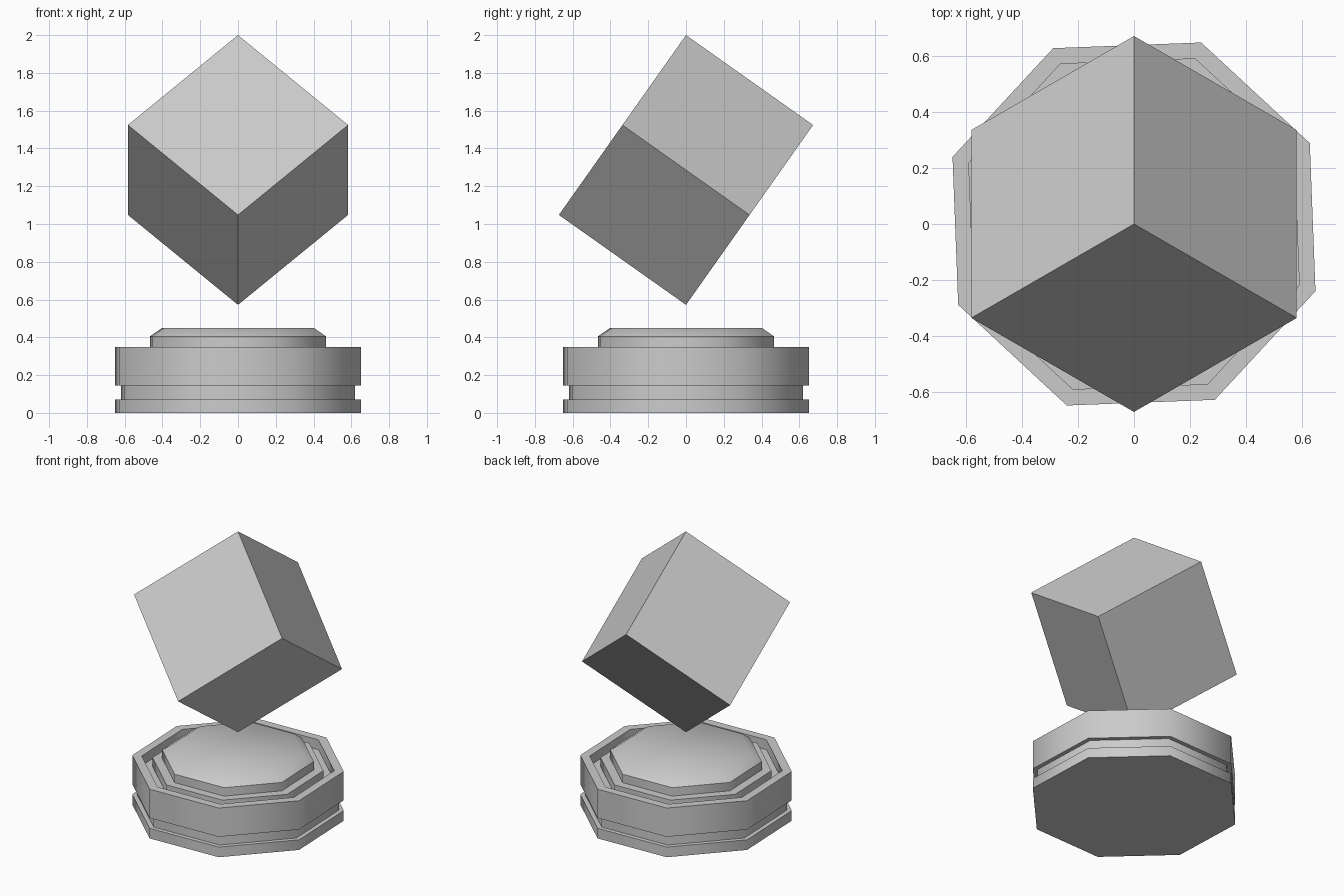
import bpy
import bmesh
import math
from mathutils import Vector

if "Cube" in bpy.data.objects:
    bpy.data.objects.remove(bpy.data.objects["Cube"])

SIDES = 8
TURN = math.radians(24.7)


def finish(bm, name, smooth_angle=None):
    bmesh.ops.recalc_face_normals(bm, faces=bm.faces)
    mesh = bpy.data.meshes.new(name)
    bm.to_mesh(mesh)
    bm.free()
    obj = bpy.data.objects.new(name, mesh)
    bpy.context.collection.objects.link(obj)
    if smooth_angle:
        bpy.ops.object.select_all(action='DESELECT')
        obj.select_set(True)
        bpy.context.view_layer.objects.active = obj
        bpy.ops.object.shade_smooth_by_angle(angle=math.radians(smooth_angle))
    return obj


def octagon_stack(name, profile):
    """Sweep a (radius, z) profile around z with eight sides and cap both ends."""
    bm = bmesh.new()
    rings = []
    for r, z in profile:
        rings.append([bm.verts.new((r * math.cos(TURN + math.tau * i / SIDES),
                                    r * math.sin(TURN + math.tau * i / SIDES), z))
                      for i in range(SIDES)])
    for a, b in zip(rings, rings[1:]):
        for i in range(SIDES):
            j = (i + 1) % SIDES
            bm.faces.new((a[i], a[j], b[j], b[i]))
    bm.faces.new(rings[0])
    bm.faces.new(rings[-1])
    return finish(bm, name, 50)


# Octagonal pedestal: foot, waist groove, rim, sunken channel, ledge, chamfered top
octagon_stack("pedestal", [
    (0.693, 0.0), (0.693, 0.072),
    (0.661, 0.072), (0.661, 0.145),
    (0.693, 0.145), (0.693, 0.35),
    (0.631, 0.35), (0.631, 0.28),
    (0.56, 0.28), (0.56, 0.345),
    (0.497, 0.345), (0.497, 0.405),
    (0.428, 0.45),
])

# Floating cube balanced on one corner: three edge directions from the lowest corner
bm = bmesh.new()
bmesh.ops.create_cube(bm, size=1.0)
low, high, radius = 0.572, 2.0, 0.673
rise = (high - low) / 3
edges = [Vector((radius * math.cos(math.radians(a)),
                 radius * math.sin(math.radians(a)), rise)) for a in (30, 150, 270)]
for v in bm.verts:
    v.co = Vector((0, 0, low)) + sum(((c + 0.5) * e for c, e in zip(v.co, edges)), Vector())
finish(bm, "tilted_cube")
